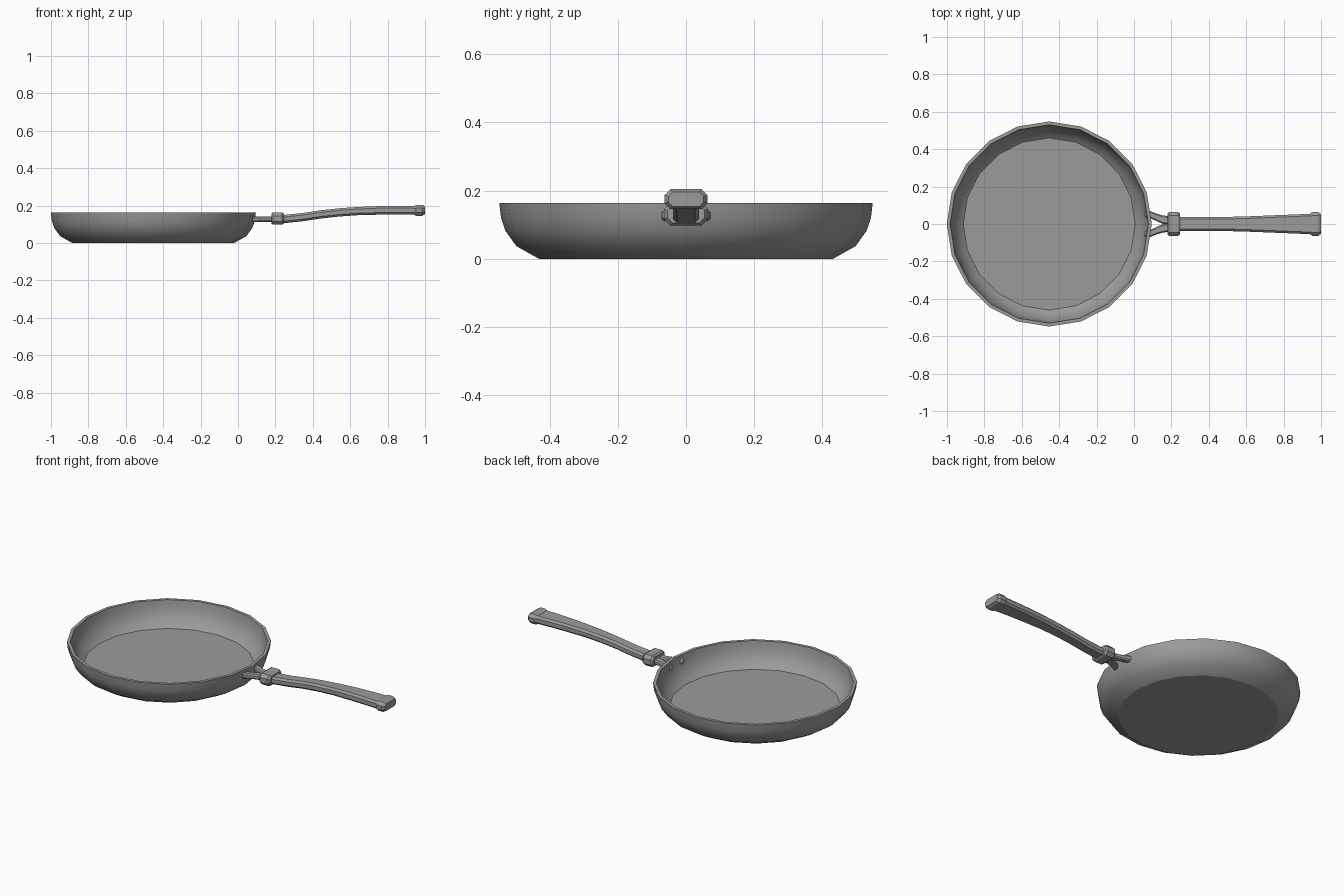
import bpy
import bmesh
import math
from mathutils import Matrix

cube = bpy.data.objects.get("Cube")
if cube:
    bpy.data.objects.remove(cube, do_unlink=True)

SIDES = 20
PAN_X = -0.453

metal = bpy.data.materials.new("grey metal")
metal.use_nodes = True
metal.diffuse_color = (0.33, 0.33, 0.33, 1)
metal.node_tree.nodes["Principled BSDF"].inputs["Base Color"].default_value = (0.33, 0.33, 0.33, 1)


def finish(name, bm, angle):
    """Turn a bmesh into a shaded object."""
    bmesh.ops.recalc_face_normals(bm, faces=bm.faces)
    mesh = bpy.data.meshes.new(name)
    bm.to_mesh(mesh)
    bm.free()
    mesh.materials.append(metal)
    obj = bpy.data.objects.new(name, mesh)
    bpy.context.collection.objects.link(obj)
    bpy.ops.object.select_all(action='DESELECT')
    obj.select_set(True)
    bpy.context.view_layer.objects.active = obj
    bpy.ops.object.shade_smooth_by_angle(angle=math.radians(angle))
    return obj


def skin(name, rings, angle):
    """Join rings of points into a closed, capped tube."""
    bm = bmesh.new()
    loops = [[bm.verts.new(p) for p in ring] for ring in rings]
    count = len(loops[0])
    for a, b in zip(loops, loops[1:]):
        for i in range(count):
            j = (i + 1) % count
            bm.faces.new((a[i], a[j], b[j], b[i]))
    bm.faces.new(loops[0])
    bm.faces.new(loops[-1])
    return finish(name, bm, angle)


def lathe(name, profile):
    rings = []
    for r, z in profile:
        turns = [math.tau * i / SIDES for i in range(SIDES)]
        rings.append([(PAN_X + r * math.cos(t), r * math.sin(t), z) for t in turns])
    return skin(name, rings, 27)


def bevelled_bar(name, sections, chamfer):
    """Loft chamfered rectangles given as x, y, z, half width, half height."""
    rings = []
    for x, y, z, w, h in sections:
        c = min(chamfer, w * 0.6, h * 0.6)
        quarter = [(w, h - c), (w - c, h)]
        outline = quarter + [(-a, b) for a, b in reversed(quarter)]
        outline += [(-a, -b) for a, b in outline]
        rings.append([(x, y + a, z + b) for a, b in outline])
    return skin(name, rings, 27)


# Pan body: outside from the base up, over the rim, down to the cooking floor
lathe("pan_body", [
    (0.432, 0), (0.498, 0.037), (0.530, 0.082), (0.543, 0.12), (0.548, 0.163),
    (0.530, 0.163), (0.524, 0.125), (0.512, 0.087), (0.485, 0.045), (0.46, 0.025),
])

# Curved grip, widening toward its end
bevelled_bar("handle_grip", [
    (0.24, 0, 0.128, 0.038, 0.022), (0.34, 0, 0.138, 0.037, 0.022),
    (0.44, 0, 0.153, 0.037, 0.022), (0.54, 0, 0.164, 0.039, 0.022),
    (0.64, 0, 0.171, 0.042, 0.022), (0.76, 0, 0.175, 0.047, 0.023),
    (0.86, 0, 0.176, 0.051, 0.023), (0.96, 0, 0.175, 0.055, 0.023),
], 0.011)

# End cap and the collar where the grip meets the bracket
bevelled_bar("handle_end_cap", [
    (0.942, 0, 0.175, 0.056, 0.024), (0.952, 0, 0.175, 0.063, 0.029),
    (0.985, 0, 0.175, 0.063, 0.029), (1.0, 0, 0.175, 0.052, 0.021),
], 0.017)
bevelled_bar("handle_collar", [
    (0.178, 0, 0.131, 0.055, 0.026), (0.188, 0, 0.131, 0.064, 0.033),
    (0.235, 0, 0.131, 0.064, 0.033), (0.247, 0, 0.131, 0.055, 0.026),
], 0.018)

# Forked bracket and the rivets inside the pan
for label, side in (("left", 1), ("right", -1)):
    bevelled_bar("bracket_arm_" + label, [
        (0.19, side * 0.020, 0.128, 0.021, 0.014),
        (0.155, side * 0.023, 0.127, 0.023, 0.014),
        (0.12, side * 0.036, 0.127, 0.020, 0.014),
        (0.08, side * 0.053, 0.127, 0.019, 0.016),
    ], 0.007)
    bm = bmesh.new()
    bmesh.ops.create_uvsphere(bm, u_segments=10, v_segments=6, radius=1)
    place = (Matrix.Translation((0.067, side * 0.053, 0.127))
             @ Matrix.Rotation(side * math.radians(9), 4, 'Z')
             @ Matrix.Diagonal((0.011, 0.019, 0.019, 1)))
    bmesh.ops.transform(bm, matrix=place, verts=bm.verts)
    finish("rivet_" + label, bm, 60)
